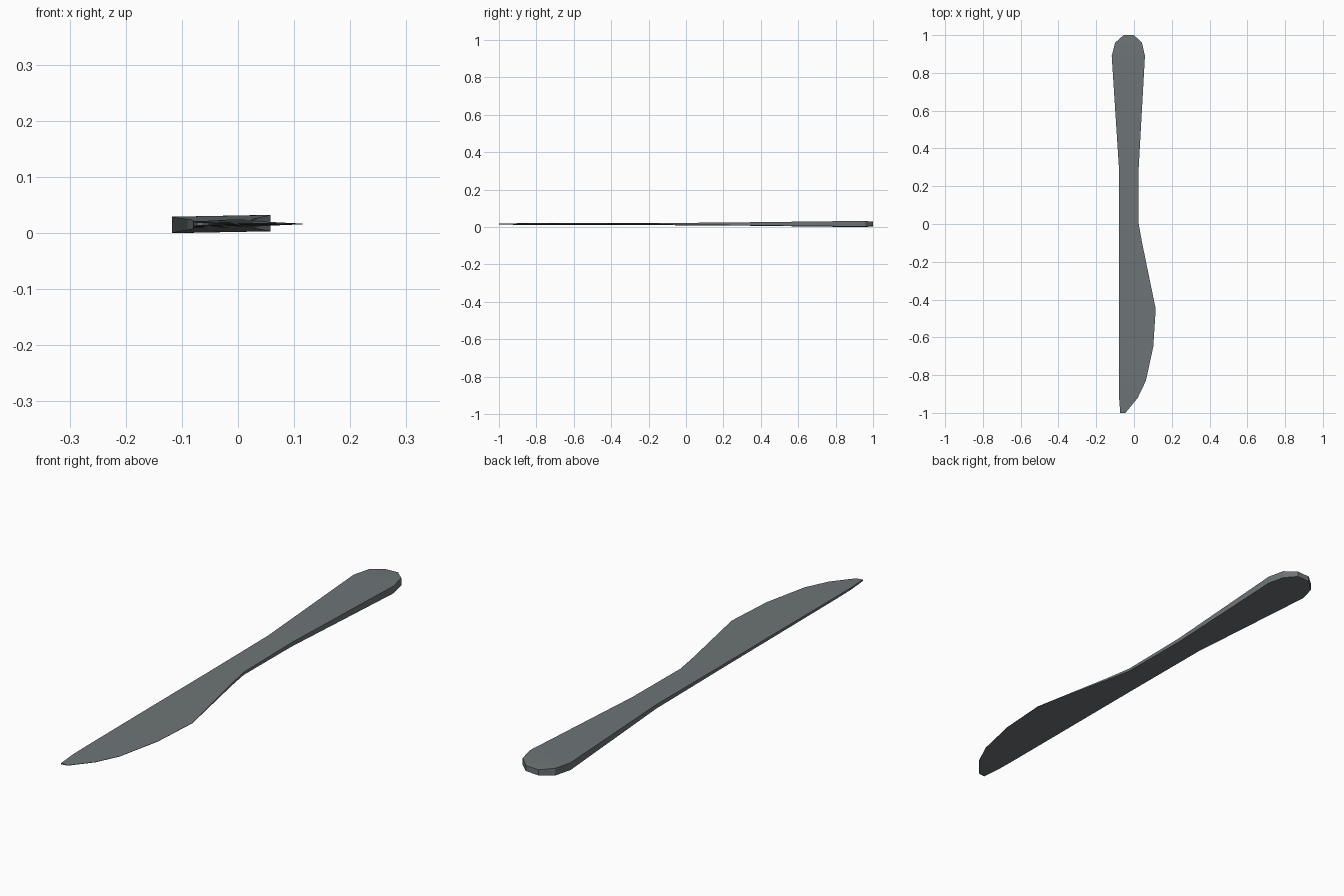
import bpy, bmesh, math

cube = bpy.data.objects.get("Cube")
if cube:
    bpy.data.objects.remove(cube, do_unlink=True)

steel = bpy.data.materials.new("dull steel grey")
steel.use_nodes = True
colour = (0.155, 0.175, 0.182, 1)
steel.diffuse_color = colour
steel.node_tree.nodes["Principled BSDF"].inputs["Base Color"].default_value = colour

# Cross-sections from butt to tip: y, spine x, edge x, spine half height, edge half height
SECTIONS = [
    (1.0, -0.055, 0.0, 0.011, 0.011),
    (0.96, -0.1, 0.042, 0.0145, 0.0145),
    (0.89, -0.118, 0.058, 0.0145, 0.0145),
    (0.3, -0.08, 0.025, 0.008, 0.008),
    (0.0, -0.08, 0.025, 0.0065, 0.0055),
    (-0.1, -0.08, 0.043, 0.006, 0.004),
    (-0.45, -0.08, 0.115, 0.0055, 0.0006),
    (-0.65, -0.08, 0.102, 0.005, 0.0006),
    (-0.83, -0.08, 0.063, 0.0045, 0.0006),
    (-0.92, -0.079, 0.02, 0.004, 0.0006),
    (-1.0, -0.073, -0.045, 0.003, 0.0006),
]
MID = 0.0165

bm = bmesh.new()
rings = []
for y, spine, edge, hs, he in SECTIONS:
    tilt = 0.0015 * he / 0.0145   # the handle is twisted very slightly
    ring = [(spine, MID - tilt - hs), (edge, MID + tilt - he),
            (edge, MID + tilt + he), (spine, MID - tilt + hs)]
    rings.append([bm.verts.new((x, y, z)) for x, z in ring])

# Skin between the sections, then the two end caps
for a, b in zip(rings, rings[1:]):
    for i in range(4):
        j = (i + 1) % 4
        bm.faces.new((a[i], a[j], b[j], b[i]))
bm.faces.new(rings[0])
bm.faces.new(rings[-1])
bmesh.ops.recalc_face_normals(bm, faces=bm.faces)

# Stand it exactly on the ground
low = min(v.co.z for v in bm.verts)
bmesh.ops.translate(bm, verts=bm.verts, vec=(0, 0, -low))

mesh = bpy.data.meshes.new("table_knife")
bm.to_mesh(mesh)
bm.free()
mesh.materials.append(steel)
knife = bpy.data.objects.new("table_knife", mesh)
bpy.context.collection.objects.link(knife)

bpy.ops.object.select_all(action="DESELECT")
knife.select_set(True)
bpy.context.view_layer.objects.active = knife
bpy.ops.object.shade_smooth_by_angle(angle=math.radians(30))
